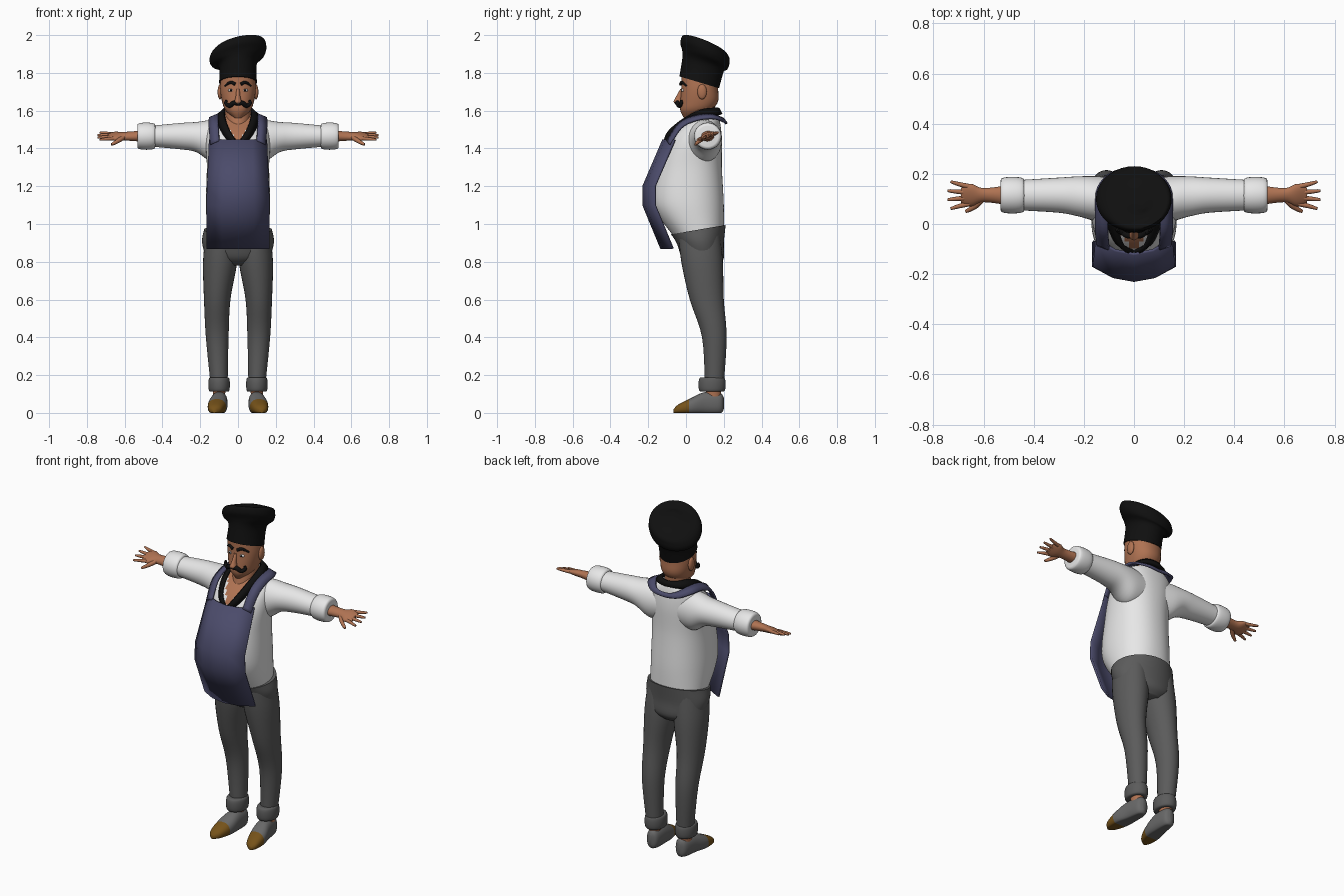
import bpy, math

cube = bpy.data.objects.get("Cube")
if cube:
    bpy.data.objects.remove(cube)


def material(name, *rgb):
    mat = bpy.data.materials.new(name)
    mat.use_nodes = True
    mat.diffuse_color = (*rgb, 1)
    node = next(n for n in mat.node_tree.nodes if n.type == 'BSDF_PRINCIPLED')
    node.inputs["Base Color"].default_value = (*rgb, 1)
    return mat


SKIN = material("skin", .43, .17, .085)
WHITE = material("white cloth", .8, .8, .8)
BLACK = material("black", .005, .005, .005)
GREY = material("trouser grey", .105, .105, .105)
SHOE = material("shoe grey", .14, .14, .14)
NAVY = material("apron navy", .07, .07, .145)
BROWN = material("toe brown", .18, .085, .01)


def spline(points, steps):
    """Smooth path through a list of equal-length tuples."""
    out = []
    last = len(points) - 1
    for i in range(last):
        before, start = points[max(i - 1, 0)], points[i]
        end, after = points[i + 1], points[min(i + 2, last)]
        for k in range(steps):
            t = k / steps
            out.append([q + .5 * t * (r - p + t * (2 * p - 5 * q + 4 * r - s + t * (3 * (q - r) + s - p)))
                        for p, q, r, s in zip(before, start, end, after)])
    return out + [list(points[-1])]


def mesh_object(name, verts, faces, *mats):
    mesh = bpy.data.meshes.new(name)
    mesh.from_pydata(verts, [], faces)
    for mat in mats:
        mesh.materials.append(mat)
    mesh.shade_smooth()
    mesh.set_sharp_from_angle(angle=math.radians(50))
    ob = bpy.data.objects.new(name, mesh)
    bpy.context.collection.objects.link(ob)
    return ob


def loft(name, rings, *mats, axis='Z', side=1, seg=32, steps=5, power=2.0, rule=None):
    """Skin rings of (position, centre a, centre b, radius a, radius b, slope a, slope b)."""
    verts, faces = [], []
    rows = spline([tuple(r) + (0,) * (7 - len(r)) for r in rings], steps)
    for t, a, b, ra, rb, sa, sb in rows:
        for j in range(seg):
            angle = math.tau * j / seg
            c, s = math.cos(angle), math.sin(angle)
            da = max(ra, .001) * math.copysign(abs(c) ** (2 / power), c)
            db = max(rb, .001) * math.copysign(abs(s) ** (2 / power), s)
            x, y, z = {'Z': (a + da, b + db, t + sa * da + sb * db),
                       'X': (t, a + da, b + db + sa * da),
                       'Y': (a + da, t, b + db)}[axis]
            verts.append((x * side, y, max(z, 0)))
    for start in range(0, len(verts) - seg, seg):
        for j in range(seg):
            k = (j + 1) % seg
            faces.append((start + j, start + k, start + seg + k, start + seg + j))
    faces.append(tuple(reversed(range(seg))))
    faces.append(tuple(range(len(verts) - seg, len(verts))))
    if (side < 0) != (axis == 'Y'):
        faces = [face[::-1] for face in faces]
    ob = mesh_object(name, verts, faces, *mats)
    if rule:
        for face in ob.data.polygons:
            face.material_index = int(rule(face.center))


def body(z, front, back, half_width, slope=0):
    return z, 0, (front + back) / 2, half_width, (back - front) / 2, 0, slope


def thicken(ob, amount):
    mod = ob.modifiers.new("thickness", 'SOLIDIFY')
    mod.thickness, mod.offset = amount, 0


def ribbon(name, half_path, drop, mat, thickness):
    """Symmetrical band from a half path ending on the centre line; its outer edge is wider and lower."""
    inner = spline([(-x, y, z) for x, y, z in half_path[:-1]] + half_path[::-1], 5)
    outer = [(x * 1.45, y + .015, z - drop) for x, y, z in inner]
    n = len(inner)
    faces = [(i, i + 1, n + i + 1, n + i) for i in range(n - 1)]
    thicken(mesh_object(name, inner + outer, faces, mat), thickness)


def tube(name, points, radius, mat, side):
    """Rounded strand that tapers towards its end."""
    curve = bpy.data.curves.new(name, 'CURVE')
    curve.dimensions = '3D'
    curve.bevel_depth, curve.bevel_resolution, curve.use_fill_caps = radius, 3, True
    path = spline(points, 5)
    strand = curve.splines.new('POLY')
    strand.points.add(len(path) - 1)
    for i, (x, y, z) in enumerate(path):
        strand.points[i].co = (x * side, y, z, 1)
        strand.points[i].radius = 1 - .6 * (i / len(path)) ** 2
    strand.use_smooth = True
    curve.materials.append(mat)
    bpy.context.collection.objects.link(bpy.data.objects.new(name, curve))


def half_turn(count):
    return [math.pi * (i / count - .5) for i in range(count + 1)]


def ball(name, centre, size, mat, side):
    x, y, z = centre
    rx, ry, rz = size
    rings = [(z + rz * math.sin(t), x, y, rx * math.cos(t), ry * math.cos(t)) for t in half_turn(10)]
    loft(name, rings, mat, side=side, seg=16, steps=1)


def cuff(name, middle, half_length, centre, radii, mat, axis, side):
    """Rolled cloth band with rounded rims."""
    rings = []
    for t in half_turn(10):
        swell = .75 + .25 * math.sqrt(abs(math.cos(t)))
        rings.append((middle + half_length * math.sin(t), *centre, *(r * swell for r in radii)))
    loft(name, rings, mat, axis=axis, side=side, steps=1)


def open_neck(c):
    return c.y < .06 and c.z > 1.43 and abs(c.x) < (c.z - 1.43) * .6 + .005


# Shirt body with an open neck, and trouser hips
loft("shirt_body", [body(.94, -.07, .2, .16), body(1.1, -.17, .2, .17), body(1.3, -.15, .19, .165),
                    body(1.45, -.09, .19, .17), body(1.54, 0, .18, .15), body(1.58, .05, .17, .07)],
     WHITE, SKIN, seg=64, steps=9, power=2.2, rule=open_neck)
loft("trouser_hips", [body(.78, .03, .17, .08), body(.82, -.02, .2, .16), body(.9, -.05, .2, .19),
                      body(.97, -.08, .21, .18, .17)], GREY, seg=48)

# Apron panel, bent outward over the belly and wrapped at the sides
verts = []
for z, y in ((1.445, -.12), (1.2, -.225), (1.1, -.225), (.87, -.13)):
    half_width = .165 - .04 * max(z - 1.1, 0)
    verts += [(u * half_width, y + .06 * u * u, z) for u in (-1, -.5, 0, .5, 1)]
faces = [(i, i + 5, i + 6, i + 1) for i in range(len(verts) - 5) if i % 5 < 4]
thicken(mesh_object("apron_panel", verts, faces, NAVY), .012)

# Apron strap and collar
ribbon("apron_strap", [(.1, -.1, 1.44), (.105, -.04, 1.53), (.105, .04, 1.57), (.1, .13, 1.58),
                       (.06, .19, 1.56), (0, .2, 1.55)], .02, NAVY, .012)
ribbon("collar", [(.006, -.115, 1.43), (.045, -.09, 1.49), (.07, -.01, 1.555), (.075, .08, 1.6),
                  (.05, .15, 1.61), (0, .17, 1.61)], .03, BLACK, .018)

# Neck, head and nose
loft("neck", [body(1.5, -.02, .15, .065), body(1.65, .02, .155, .07)], SKIN)
loft("head", [body(1.56, -.01, .05, .02), body(1.6, -.03, .13, .065), body(1.65, -.03, .17, .085),
              body(1.72, -.025, .17, .095), body(1.8, -.025, .17, .09)], SKIN, power=2.2)
loft("nose", [body(1.63, -.045, -.02, .01), body(1.645, -.065, -.02, .02), body(1.67, -.055, -.02, .013),
              body(1.715, -.03, -.01, .008)], SKIN, seg=16)

# Tilted puffy hat
loft("hat", [(1.75, 0, .07, .1, .105, 0, -.3), (1.84, 0, .09, .1, .11, .1, -.3),
             (1.87, 0, .1, .14, .12, .2, -.4), (1.91, 0, .1, .15, .13, .2, -.4),
             (1.95, .01, .1, .12, .11, .2, -.4), (1.975, .04, .06, 0, 0)], BLACK, seg=40)

wrist = (.115, 1.465)
for side, tag in ((1, "left_"), (-1, "right_")):
    # Face details
    ball(tag + "ear", (.095, .085, 1.7), (.013, .025, .04), SKIN, side)
    ball(tag + "eye", (.037, -.014, 1.708), (.015, .01, .009), WHITE, side)
    ball(tag + "pupil", (.037, -.022, 1.708), (.005, .004, .006), BLACK, side)
    tube(tag + "eyebrow", [(.015, -.028, 1.74), (.04, -.02, 1.75), (.07, .005, 1.73)], .009, BLACK, side)
    tube(tag + "moustache", [(0, -.045, 1.64), (.025, -.045, 1.64), (.045, -.035, 1.625), (.065, -.025, 1.64),
                             (.06, -.025, 1.655)], .013, BLACK, side)

    # Sleeve with rolled cuff
    loft(tag + "sleeve", [(.06, .1, 1.44, .08, .1), (.14, .1, 1.44, .09, .11), (.22, .11, 1.46, .08, .08),
                          (.3, *wrist, .07, .07), (.46, *wrist, .06, .055)], WHITE, axis='X', side=side)
    cuff(tag + "sleeve_cuff", .485, .048, wrist, (.073, .072), WHITE, 'X', side)

    # Forearm and palm, with fingers fanned from the palm
    loft(tag + "hand", [(.5, *wrist, .04, .03), (.6, *wrist, .028, .022, .2), (.65, *wrist, .045, .018, .35),
                        (.69, *wrist, .03, .007, .35)], SKIN, axis='X', side=side, seg=20)
    for i, finger in enumerate(("index", "middle", "ring", "little")):
        fan = i - 1.5
        path = [(x - .006 * fan * fan, wrist[0] + spread * fan, wrist[1] + .35 * spread * fan)
                for x, spread in ((.67, .023), (.71, .029), (.745, .036))]
        tube(tag + finger + "_finger", path, .01, SKIN, side)
    tube(tag + "thumb", [(.605, .1, 1.46), (.635, .07, 1.44), (.67, .05, 1.42)], .013, SKIN, side)

    # Trouser leg with rolled hem
    loft(tag + "trouser_leg", [(.15, .1, .15, .045, .05), (.4, .11, .15, .06, .065), (.6, .11, .11, .07, .09),
                               (.8, .095, .085, .09, .11), (.95, .09, .07, .08, .11)], GREY, side=side)
    cuff(tag + "trouser_hem", .15, .038, (.1, .138), (.057, .072), GREY, 'Z', side)

    # Ankle, and shoe with a coloured toe cap
    loft(tag + "ankle", [(.06, .1, .145, .03, .04), (.15, .1, .145, .035, .04)], SKIN, side=side)
    loft(tag + "shoe", [(.2, .095, .05, .01, .03), (.18, .095, .05, .035, .055), (.1, .1, .05, .045, .06),
                        (.03, .11, .035, .05, .045), (-.04, .12, .02, .035, .025), (-.065, .125, .01, .01, .01)],
         SHOE, BROWN, axis='Y', side=side, power=2.3, rule=lambda c: c.y < .015)
